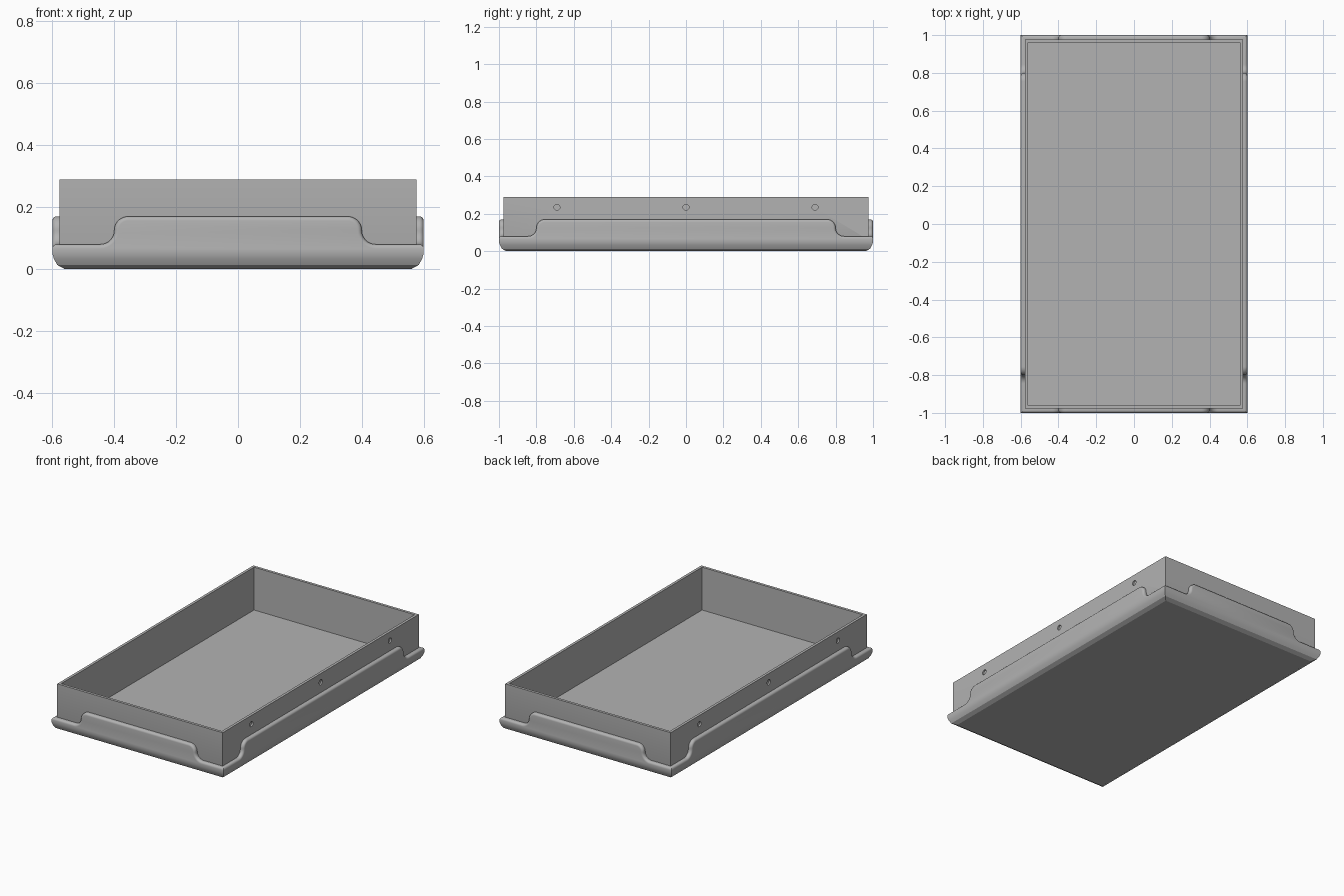
import bpy, bmesh, math
from mathutils import Matrix, Vector

cube = bpy.data.objects.get("Cube")
if cube:
    bpy.data.objects.remove(cube)

HX, HY = 0.577, 0.977      # outer half size of the tray walls
WALL, HEIGHT, FLOOR = 0.017, 0.29, 0.02
OUT = 0.023                # how far the skirt stands off the walls
LOW, HIGH, ROUND = 0.08, 0.17, 0.014

grey = bpy.data.materials.new("Plain Grey")
grey.use_nodes = True
grey.diffuse_color = (0.45, 0.45, 0.45, 1)
grey.node_tree.nodes["Principled BSDF"].inputs["Base Color"].default_value = (0.45, 0.45, 0.45, 1)


def finish(bm, name):
    bmesh.ops.remove_doubles(bm, verts=bm.verts, dist=0.0002)
    bmesh.ops.recalc_face_normals(bm, faces=bm.faces)
    mesh = bpy.data.meshes.new(name)
    bm.to_mesh(mesh)
    bm.free()
    mesh.materials.append(grey)
    ob = bpy.data.objects.new(name, mesh)
    bpy.context.collection.objects.link(ob)
    return ob


def smooth(ob):
    bpy.ops.object.select_all(action='DESELECT')
    ob.select_set(True)
    bpy.context.view_layer.objects.active = ob
    bpy.ops.object.shade_smooth_by_angle(angle=math.radians(32))


# Open tray: nested rectangular rings from the underside up and down to the floor
bm = bmesh.new()
rings = []
for dx, z in ((-WALL, 0), (0, LOW - 0.02), (0, HEIGHT), (-WALL, HEIGHT), (-WALL, FLOOR)):
    rings.append([bm.verts.new((sx * (HX + dx), sy * (HY + dx), z))
                  for sx, sy in ((-1, -1), (1, -1), (1, 1), (-1, 1))])
for a, b in zip(rings, rings[1:]):
    for i in range(4):
        j = (i + 1) % 4
        bm.faces.new((a[i], a[j], b[j], b[i]))
bm.faces.new(rings[0])
bm.faces.new(rings[-1])
tray = finish(bm, "tray")

# Blind holes along both long walls
bm = bmesh.new()
for side in (-1, 1):
    for y in (-0.69, 0, 0.69):
        place = Matrix.Translation((side * HX, y, 0.235)) @ Matrix.Rotation(math.pi / 2, 4, 'Y')
        bmesh.ops.create_cone(bm, cap_ends=True, segments=20, radius1=0.016,
                              radius2=0.016, depth=0.02, matrix=place)
cutter = finish(bm, "hole_cutter")
cutter.hide_render = True
cutter.hide_set(True)
cut = tray.modifiers.new("Holes", 'BOOLEAN')
cut.object = cutter
cut.solver = 'EXACT'
smooth(tray)


def top_path(half, step):
    """Top edge of a skirt panel as (u, z, normal u, normal z), left to right."""
    r = (HIGH - LOW) / 2
    right = []
    for i in range(11):                       # convex shoulder
        a = math.pi / 2 * (1 - i / 10)
        right.append((step - r + r * math.cos(a), HIGH - r + r * math.sin(a),
                      math.cos(a), math.sin(a)))
    for i in range(1, 11):                    # concave foot
        a = math.pi + math.pi / 2 * i / 10
        right.append((step + r + r * math.cos(a), LOW + r + r * math.sin(a),
                      -math.cos(a), -math.sin(a)))
    right.append((half, LOW, 0, 1))
    return [(-u, z, -nu, nz) for u, z, nu, nz in reversed(right)] + right


def panel(bm, half, dist, step, turn):
    """One skirt panel, mitred at both ends; dist is its wall's distance from the centre."""
    path = top_path(half, step)
    spin = Matrix.Rotation(turn, 3, 'Z')

    def row(points, out):
        last = len(points) - 1
        verts = []
        for i, (u, z) in enumerate(points):
            if i in (0, last):                # mitre
                u = math.copysign(half + out, u)
            verts.append(bm.verts.new(spin @ Vector((u, -dist - out, z))))
        return verts

    # Rounded upper edge, swept along the path
    rows = [row([(u, z) for u, z, _, _ in path], 0)]
    for k in range(6):
        a = math.pi / 2 * k / 5
        drop = ROUND * (1 - math.cos(a))
        rows.append(row([(u - nu * drop, z - nz * drop) for u, z, nu, nz in path],
                        OUT - ROUND + ROUND * math.sin(a)))
    for a, b in zip(rows, rows[1:]):
        for i in range(len(a) - 1):
            bm.faces.new((a[i], a[i + 1], b[i + 1], b[i]))
    # Flat front face, then the rolled-under lower edge
    under = [row([(-half, z), (half, z)], out)
             for out, z in ((OUT, 0.05), (0.018, 0.033), (0.007, 0.013), (-WALL, 0))]
    bm.faces.new(rows[-1] + under[0][::-1])
    for a, b in zip(under, under[1:]):
        bm.faces.new((a[0], a[1], b[1], b[0]))


bm = bmesh.new()
for i in range(4):
    half, dist, step = (HX, HY, 0.40) if i % 2 == 0 else (HY, HX, 0.80)
    panel(bm, half, dist, step, i * math.pi / 2)
smooth(finish(bm, "skirt"))
